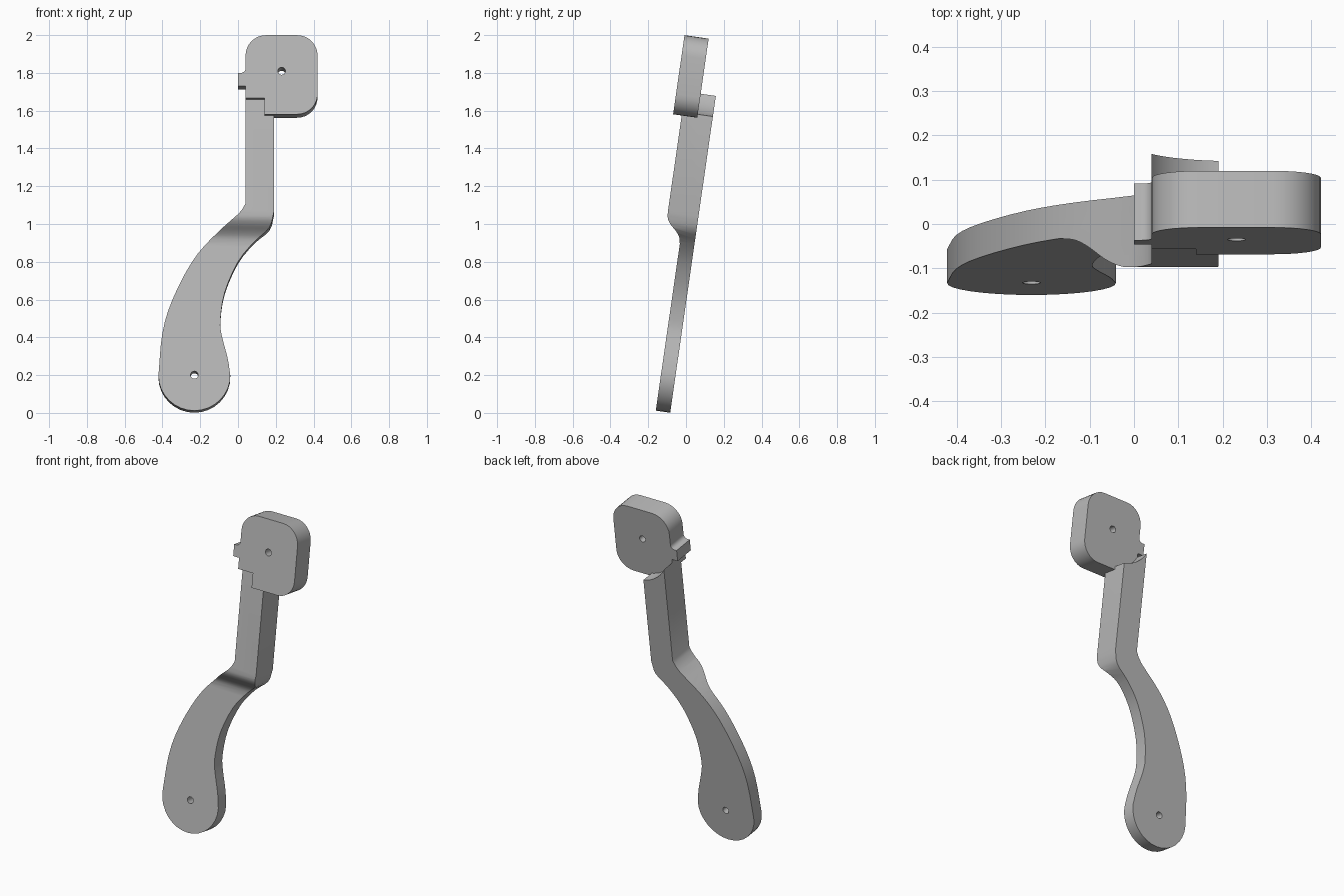
import bpy, bmesh, math
from mathutils import Matrix, Vector

if "Cube" in bpy.data.objects:
    bpy.data.objects.remove(bpy.data.objects["Cube"], do_unlink=True)

TILT = Matrix.Rotation(-math.radians(8.2), 4, "X")
FRONT, BACK = -0.247, -0.083            # depth of the arm
HEAD_FRONT, HEAD_BACK = -0.293, -0.164  # depth of the head
PIVOT = (0.231, 1.786)                  # hole in the head
TOE = (-0.231, 0.18)                    # hole in the paddle

grey = bpy.data.materials.new("plain grey")
grey.use_nodes = True
grey.diffuse_color = (0.48, 0.48, 0.48, 1)
grey.node_tree.nodes["Principled BSDF"].inputs["Base Color"].default_value = (0.48, 0.48, 0.48, 1)


def arc(centre, r, start, end, steps):
    """Points on a circle, angles in degrees."""
    angles = [math.radians(start + (end - start) * i / steps) for i in range(steps + 1)]
    return [(centre[0] + r * math.cos(a), centre[1] + r * math.sin(a)) for a in angles]


def smooth(points, steps=3):
    """Smooth curve through the points."""
    p = [Vector(q) for q in points]
    p = [2 * p[0] - p[1]] + p + [2 * p[-1] - p[-2]]
    out = []
    for a, b, c, d in zip(p, p[1:], p[2:], p[3:]):
        for i in range(steps):
            t = i / steps
            out.append(tuple(0.5 * (2 * b + (c - a) * t + (2 * a - 5 * b + 4 * c - d) * t * t
                                    + (3 * b - a - 3 * c + d) * t ** 3)))
    return out + [tuple(p[-2])]


def prism(name, outline, low, high, axis="Y"):
    """Extrude a closed outline along depth (Y) or width (X)."""
    bm = bmesh.new()
    place = (lambda a, b: (a, low, b)) if axis == "Y" else (lambda a, b: (low, a, b))
    face = bm.faces.new([bm.verts.new(place(a, b)) for a, b in outline])
    new = bmesh.ops.extrude_face_region(bm, geom=[face])["geom"]
    shift = Vector((0, high - low, 0) if axis == "Y" else (high - low, 0, 0))
    bmesh.ops.translate(bm, vec=shift, verts=[v for v in new if isinstance(v, bmesh.types.BMVert)])
    bmesh.ops.recalc_face_normals(bm, faces=bm.faces)
    mesh = bpy.data.meshes.new(name)
    bm.to_mesh(mesh)
    bm.free()
    mesh.materials.append(grey)
    ob = bpy.data.objects.new(name, mesh)
    bpy.context.collection.objects.link(ob)
    return ob


def select(ob):
    bpy.ops.object.select_all(action="DESELECT")
    ob.select_set(True)
    bpy.context.view_layer.objects.active = ob


def boolean(ob, cutter, operation="DIFFERENCE"):
    mod = ob.modifiers.new("cut", "BOOLEAN")
    mod.operation, mod.solver, mod.object = operation, "EXACT", cutter
    select(ob)
    bpy.ops.object.modifier_apply(modifier=mod.name)
    bpy.data.objects.remove(cutter, do_unlink=True)


def finish(ob):
    ob.data.transform(TILT)
    select(ob)
    bpy.ops.object.shade_smooth_by_angle(angle=math.radians(30))


# Paddle and arm: front outline intersected with the side profile
left_edge = smooth([(-0.421, 0.18), (-0.4, 0.406), (-0.347, 0.583), (-0.246, 0.781),
                    (-0.14, 0.91), (0, 1.027), (0.04, 1.085)])
right_edge = smooth([(0.19, 1.04), (0.167, 0.963), (0.087, 0.893), (0, 0.785), (-0.07, 0.623),
                     (-0.093, 0.477), (-0.087, 0.396), (-0.055, 0.27), (-0.041, 0.18)])
outline = left_edge + [(0.04, 1.7), (0.19, 1.7)] + right_edge + arc(TOE, 0.191, 0, -180, 16)[1:-1]
lever = prism("paddle_and_arm", outline, -0.4, 0.1)
front_bend = smooth([(-0.16, 0.88), (-0.168, 0.915), (-0.19, 0.945), (-0.222, 0.975),
                     (-0.242, 1.005), (FRONT, 1.04)])
profile = [(BACK, -0.1), (-0.16, -0.1)] + front_bend + [(FRONT, 1.655), (HEAD_BACK, 1.655),
                                                        (HEAD_BACK, 1.8), (BACK, 1.8)]
boolean(lever, prism("side_profile", profile, -0.6, 0.6, "X"), "INTERSECT")

# Curved clearance behind the head, and the paddle hole
boolean(lever, prism("clearance", arc(PIVOT, 0.217, 0, 357, 63), HEAD_BACK, 0.1))
boolean(lever, prism("toe_hole", arc(TOE, 0.02, 0, 345, 23), -0.4, 0.1))
finish(lever)

# Head: rounded block with a side tab and a stepped lower corner
R = 0.108
head_outline = ([(0.14, 1.555)]
                + arc((0.421 - R, 1.555 + R), R, -90, 0, 8)
                + arc((0.421 - R, 1.978 - R), R, 0, 90, 8)
                + arc((0.04 + R, 1.978 - R), R, 90, 180, 8)
                + arc((0.015, 1.801), 0.025, 0, -90, 5)
                + [(0, 1.776), (0, 1.706), (0.04, 1.706), (0.04, 1.641), (0.14, 1.641)])
head = prism("head", head_outline, HEAD_FRONT, HEAD_BACK)
boolean(head, prism("pivot_hole", arc(PIVOT, 0.02, 0, 345, 23), -0.4, 0.1))
finish(head)
